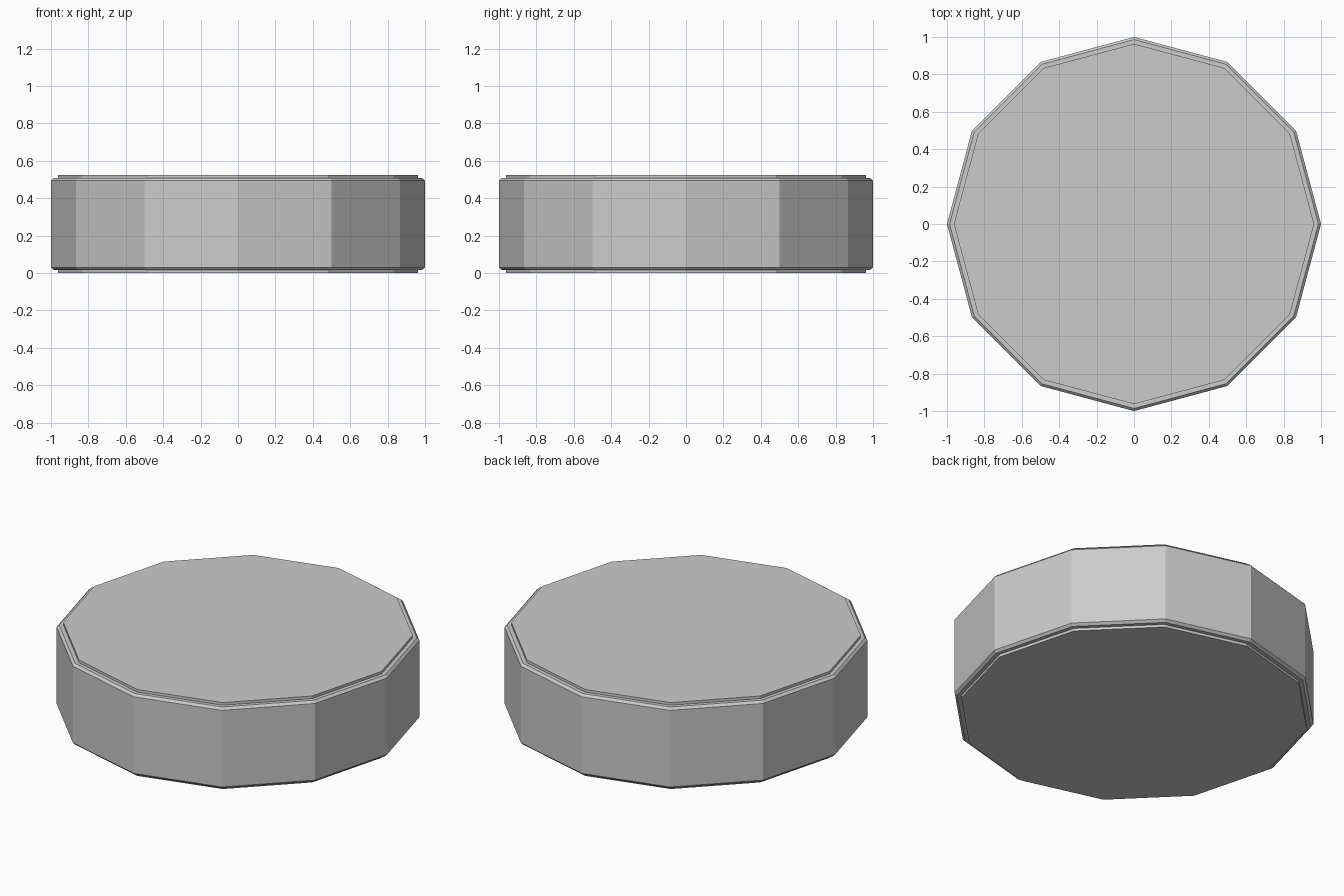
import bpy, bmesh, math

if "Cube" in bpy.data.objects:
    bpy.data.objects.remove(bpy.data.objects["Cube"])

SIDES = 12


def lathe(name, profile):
    """Stack flat-sided rings of (radius, z) and close both ends."""
    bm = bmesh.new()
    rings = []
    for r, z in profile:
        rings.append([bm.verts.new((r * math.cos(2 * math.pi * i / SIDES),
                                    r * math.sin(2 * math.pi * i / SIDES), z))
                      for i in range(SIDES)])
    for low, high in zip(rings, rings[1:]):
        for i in range(SIDES):
            j = (i + 1) % SIDES
            bm.faces.new((low[i], low[j], high[j], high[i]))
    bm.faces.new(rings[0][::-1])
    bm.faces.new(rings[-1])
    mesh = bpy.data.meshes.new(name)
    bm.to_mesh(mesh)
    bm.free()
    obj = bpy.data.objects.new(name, mesh)
    bpy.context.collection.objects.link(obj)
    return obj


# Twelve-sided disc: chamfered rim with a thin inset plate above and below
lathe("disc", [
    (0.963, 0.0), (0.963, 0.016),      # bottom plate
    (0.986, 0.016), (1.0, 0.03),       # lower chamfer
    (1.0, 0.494), (0.986, 0.508),      # wall and upper chamfer
    (0.963, 0.508), (0.963, 0.524),    # top plate
])
